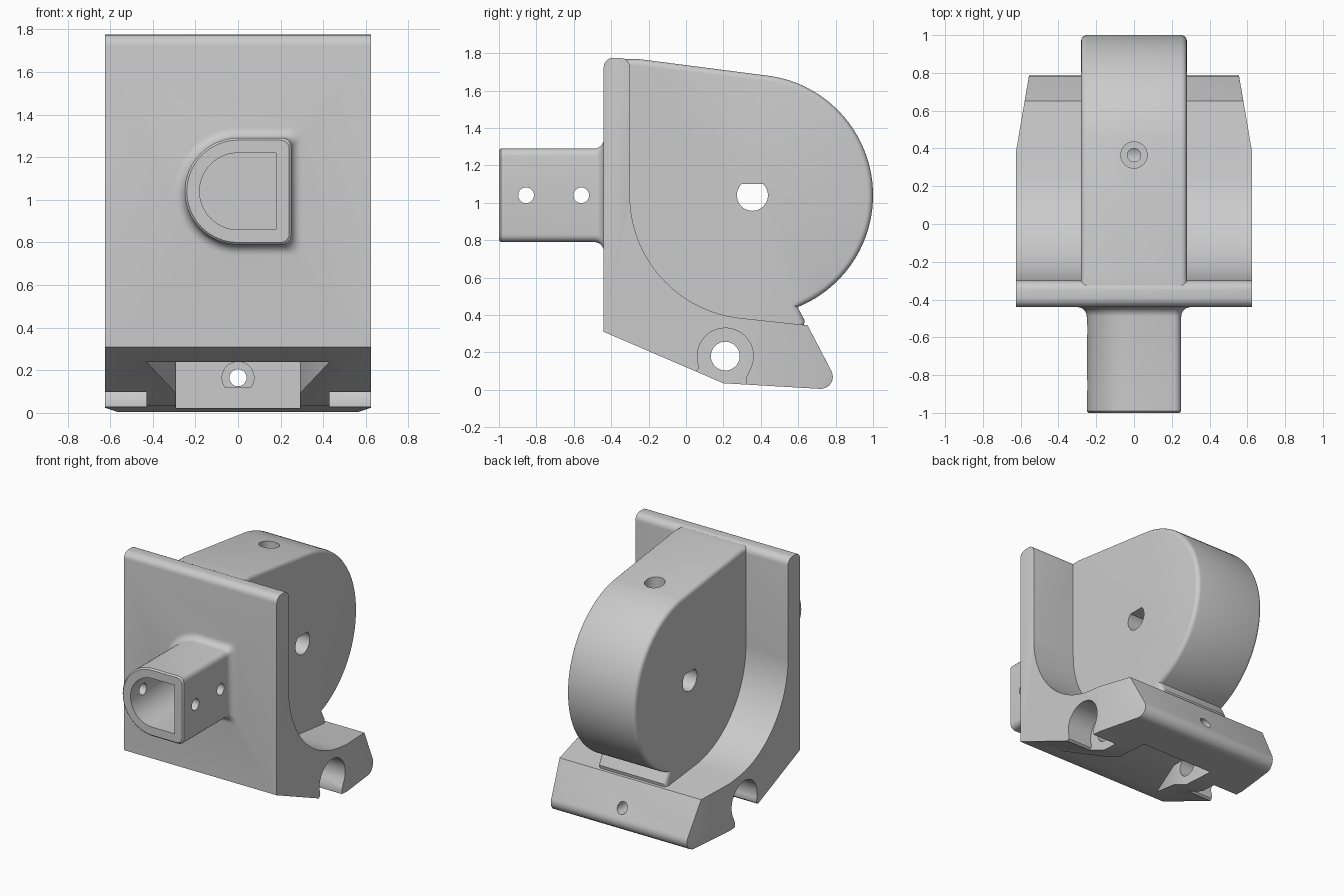
import bpy, bmesh
from math import radians, sin, cos, pi
from mathutils import Vector

cube = bpy.data.objects.get("Cube")
if cube:
    bpy.data.objects.remove(cube)

grey = bpy.data.materials.new("light grey plastic")
grey.use_nodes = True
GREY = (0.6, 0.6, 0.6, 1)
grey.diffuse_color = GREY
grey.node_tree.nodes["Principled BSDF"].inputs["Base Color"].default_value = GREY


def arc(cx, cy, r, a0, a1, n):
    """Points on a circular arc, angles in degrees."""
    angles = [radians(a0 + (a1 - a0) * i / n) for i in range(n + 1)]
    return [(cx + r * cos(a), cy + r * sin(a)) for a in angles]


def loft(rings):
    """Closed solid through rings of equal point count."""
    bm = bmesh.new()
    loops = [[bm.verts.new(p) for p in ring] for ring in rings]
    n = len(loops[0])
    for a, b in zip(loops, loops[1:]):
        for i in range(n):
            j = (i + 1) % n
            bm.faces.new((a[i], a[j], b[j], b[i]))
    bm.faces.new(loops[0])
    bm.faces.new(loops[-1])
    bmesh.ops.recalc_face_normals(bm, faces=bm.faces)
    return bm


def prism(outline, axis, lo, hi):
    """Extrude a 2D outline along x, y or z."""
    place = {"x": lambda u, v, t: (t, u, v),
             "y": lambda u, v, t: (u, t, v),
             "z": lambda u, v, t: (u, v, t)}[axis]
    return loft([[place(u, v, t) for u, v in outline] for t in (lo, hi)])


def finish(bm, name):
    mesh = bpy.data.meshes.new(name)
    bm.to_mesh(mesh)
    bm.free()
    mesh.materials.append(grey)
    ob = bpy.data.objects.new(name, mesh)
    bpy.context.collection.objects.link(ob)
    return ob


def combine(target, bm, operation):
    """Apply a boolean and discard the tool."""
    tool = finish(bm, "tool")
    tool.hide_render = True
    mod = target.modifiers.new("boolean", "BOOLEAN")
    mod.operation, mod.solver, mod.object = operation, "EXACT", tool
    bpy.context.view_layer.objects.active = target
    bpy.ops.object.modifier_apply(modifier=mod.name)
    bpy.data.objects.remove(tool)


def circle(u, v, r, n=32):
    return arc(u, v, r, 0, 360 - 360 / n, n - 1)


def box(u0, u1, v0, v1):
    return [(u0, v0), (u1, v0), (u1, v1), (u0, v1)]


def bevel(bm, edges, size, segments=4):
    bmesh.ops.bevel(bm, geom=edges, offset=size, segments=segments,
                    profile=0.5, affect="EDGES", clamp_overlap=True)


HUB = (0.355, 1.04)

# Mounting plate, curved ramp and foot in one side profile
profile = [(-0.44, 0.31), (0.2, 0.035)]
profile += arc(0.72, 0.07, 0.065, -92, 28, 8)
profile += [(0.65, 0.345)]
profile += arc(0.36, 1.04, 0.66, 263, 180, 28)
profile += arc(-0.35, 1.725, 0.05, 0, 90, 6)
profile += arc(-0.39, 1.725, 0.05, 90, 180, 6)
bm = prism(profile, "x", -0.625, 0.625)

# Taper the foot towards the back
for side in (-1, 1):
    bmesh.ops.bisect_plane(bm, geom=bm.verts[:] + bm.edges[:] + bm.faces[:],
                           plane_co=(side * 0.627, 0.37, 0),
                           plane_no=(side * 0.38, 0.065, 0), clear_outer=True)
    bmesh.ops.holes_fill(bm, edges=bm.edges[:], sides=0)
bmesh.ops.recalc_face_normals(bm, faces=bm.faces)


def rim_edge(e):
    mid = (e.verts[0].co + e.verts[1].co) / 2
    along = e.verts[0].co - e.verts[1].co
    if abs(along.x) > 0.3 or e.calc_face_angle(0) < 0.7:
        return False
    back = mid.y > 0.6
    plate = mid.z > 1.1 and mid.y > -0.42
    return back or plate


bevel(bm, [e for e in bm.edges if rim_edge(e)], 0.035)
housing = finish(bm, "motor_mount_bracket")

# Rounded central hub
profile = [(-0.36, 0.35), (-0.36, 1.768), (-0.25, 1.768)]
profile += arc(*HUB, 0.645, 81, -68, 48)
profile += [(0.635, 0.37), (0.6, 0.2), (0.2, 0.1)]
bm = prism(profile, "x", -0.28, 0.28)
bevel(bm, [e for e in bm.edges if abs(e.verts[0].co.x - e.verts[1].co.x) < 0.01], 0.03)
combine(housing, bm, "UNION")


# D-shaped socket with a filleted root
def d_outline(r, corner):
    pts = arc(0, HUB[1], r, 90, 270, 32)
    for s, a in ((-1, -90), (1, 0)):
        pts += arc(r - corner, HUB[1] + s * (r - corner), corner, a, a + 90, 5)
    return pts


def d_ring(y, r):
    return [(u, y, v) for u, v in d_outline(r, 0.04)]


rings = [d_ring(-1, 0.24), d_ring(-0.99, 0.25)]
for i in range(7):
    a = i / 6 * pi / 2
    rings.append(d_ring(-0.49 + 0.05 * sin(a), 0.25 + 0.05 * (1 - cos(a))))
rings.append(d_ring(-0.4, 0.3))
combine(housing, loft(rings), "UNION")

# Socket bore and its cross pins
combine(housing, prism(d_outline(0.18, 0.004), "y", -1.1, -0.42), "DIFFERENCE")
for y in (-0.855, -0.56):
    combine(housing, prism(circle(y, HUB[1], 0.042), "x", -0.5, 0.5), "DIFFERENCE")

# D-shaped shaft hole, flat on top
shaft = arc(HUB[0], 1.04, 0.083, 134, 406, 30)
combine(housing, prism(shaft, "x", -0.5, 0.5), "DIFFERENCE")

# Stepped screw hole from the top down to the shaft
for r, bottom in ((0.07, 1.45), (0.035, 1.05)):
    combine(housing, prism(circle(0, 0.365, r), "z", bottom, 2), "DIFFERENCE")

# Flared pocket under the foot
plan = [(-0.44, -0.3), (0.44, -0.3), (0.29, 0.07), (0.29, 0.45), (-0.29, 0.45), (-0.29, 0.07)]
combine(housing, prism(plan, "z", -0.2, 0.24), "DIFFERENCE")

# Side pin hole with open-bottomed recesses
combine(housing, prism(circle(0.21, 0.18, 0.077), "x", -1, 1), "DIFFERENCE")
recess = arc(0.21, 0.18, 0.15, -30, 200, 30) + [(0.065, 0.11), (0.03, 0.08), (0.03, -0.1),
                                                (0.33, -0.1), (0.32, 0.06)]
for side in (-1, 1):
    lo, hi = sorted((side * 0.43, side * 0.8))
    combine(housing, prism(recess, "x", lo, hi), "DIFFERENCE")

# Foot screw hole and flat-bottomed nut seat
combine(housing, prism(circle(0, 0.165, 0.04), "y", 0.4, 1), "DIFFERENCE")
combine(housing, prism(arc(0, 0.165, 0.075, -37, 217, 24), "y", 0.4, 0.52), "DIFFERENCE")

# Smooth shading with crisp edges
bpy.ops.object.select_all(action="DESELECT")
housing.select_set(True)
bpy.context.view_layer.objects.active = housing
bpy.ops.object.shade_smooth_by_angle(angle=radians(30))
